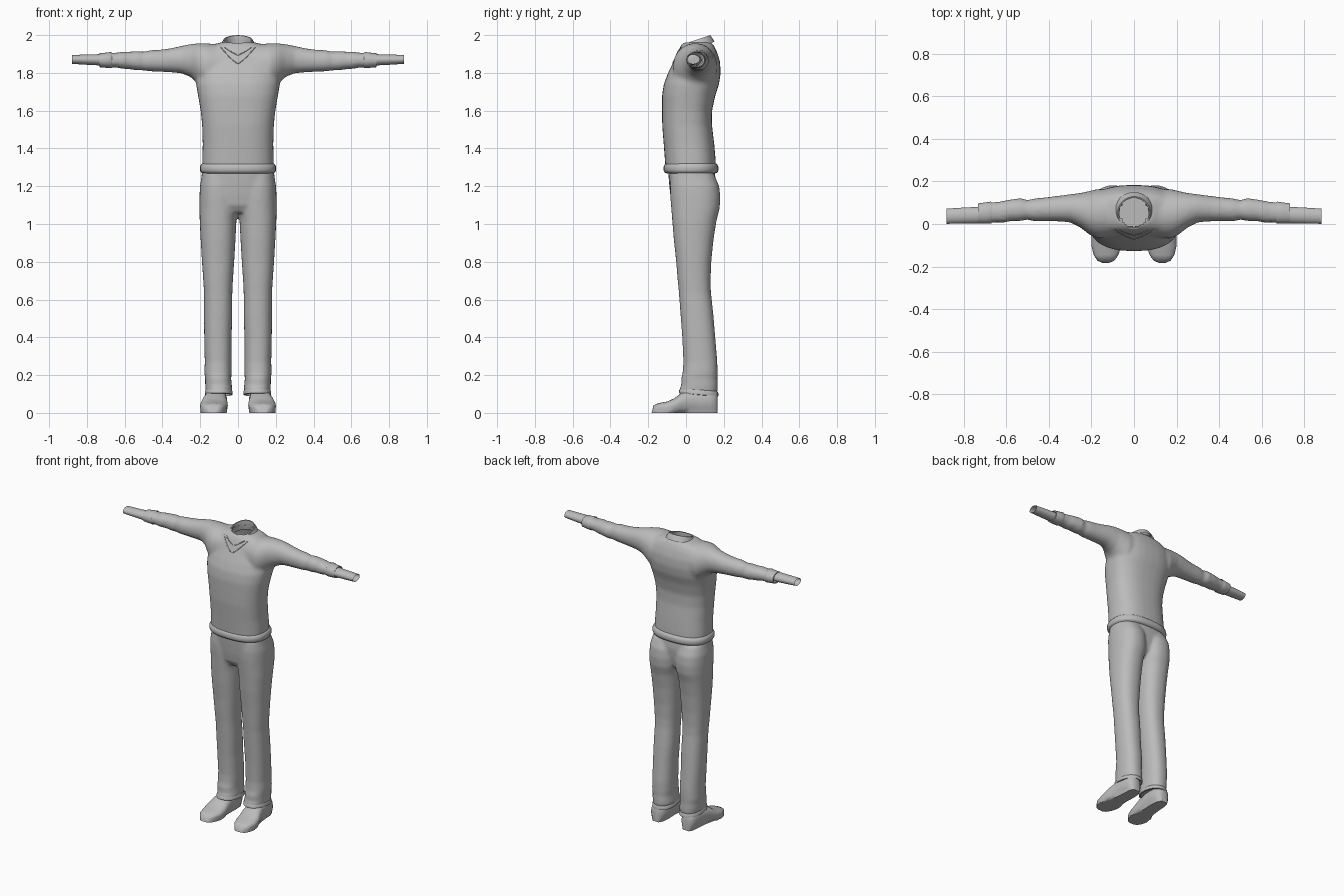
import bpy, bmesh, math
from mathutils import Vector

cube = bpy.data.objects.get("Cube")
if cube:
    bpy.data.objects.remove(cube, do_unlink=True)

grey = bpy.data.materials.new("cloth grey")
grey.use_nodes = True
grey.diffuse_color = (0.5, 0.5, 0.5, 1)
grey.node_tree.nodes["Principled BSDF"].inputs["Base Color"].default_value = (0.5, 0.5, 0.5, 1)


def loft(bm, rows, axis="z", n=2.3, side=1, caps=True, tilt=0, segs=32):
    """Skin superellipse rings; a row is position, low and high a, low and high b."""
    rings = []
    for p, a0, a1, b0, b1 in rows:
        ring = []
        for i in range(segs):
            t = math.tau * i / segs
            c, s = math.cos(t), math.sin(t)
            a = (a0 + a1 + (a1 - a0) * math.copysign(abs(c) ** (2 / n), c)) / 2
            b = (b0 + b1 + (b1 - b0) * math.copysign(abs(s) ** (2 / n), s)) / 2
            x, y, z = {"z": (a, b, p + tilt * b), "x": (p, a, b), "y": (a, p, b)}[axis]
            ring.append(bm.verts.new((side * x, y, z)))
        rings.append(ring)
    faces = []
    for lo, hi in zip(rings, rings[1:]):
        for i in range(segs):
            j = (i + 1) % segs
            faces.append(bm.faces.new((lo[i], lo[j], hi[j], hi[i])))
    if caps:
        faces += [bm.faces.new(rings[0]), bm.faces.new(rings[-1])]
    bmesh.ops.recalc_face_normals(bm, faces=faces)


def finish(name, bm, angle=50):
    mesh = bpy.data.meshes.new(name)
    bm.to_mesh(mesh)
    bm.free()
    obj = bpy.data.objects.new(name, mesh)
    bpy.context.collection.objects.link(obj)
    mesh.materials.append(grey)
    bpy.ops.object.select_all(action="DESELECT")
    obj.select_set(True)
    bpy.context.view_layer.objects.active = obj
    bpy.ops.object.shade_smooth_by_angle(angle=math.radians(angle))
    return obj


def fuse(obj, voxel, rounds):
    """Merge overlapping volumes into one soft cloth surface."""
    m = obj.modifiers.new("Fuse", "REMESH")
    m.mode, m.voxel_size, m.use_smooth_shade = "VOXEL", voxel, True
    m = obj.modifiers.new("Soften", "SMOOTH")
    m.factor, m.iterations = 0.5, rounds
    deps = bpy.context.evaluated_depsgraph_get()
    obj.data = bpy.data.meshes.new_from_object(obj.evaluated_get(deps))
    obj.modifiers.clear()


def part(name, rows, side=1, **kw):
    bm = bmesh.new()
    loft(bm, rows, side=side, **kw)
    return finish(name, bm)


# Sweater: body and both sleeves
body = [(1.28, -.19, .19, -.108, .16), (1.34, -.19, .19, -.112, .157), (1.42, -.187, .187, -.118, .15),
        (1.52, -.19, .19, -.126, .138), (1.6, -.198, .198, -.127, .138), (1.68, -.212, .212, -.127, .155),
        (1.74, -.222, .222, -.118, .175), (1.8, -.222, .222, -.095, .184), (1.86, -.215, .215, -.066, .18),
        (1.91, -.195, .195, -.045, .165), (1.94, -.16, .16, -.03, .15), (1.962, -.09, .09, -.01, .135)]
sleeve = [(.08, -.06, .16, 1.74, 1.95), (.17, -.07, .165, 1.7, 1.957), (.21, -.05, .155, 1.74, 1.957),
          (.25, -.018, .146, 1.778, 1.953), (.3, .008, .14, 1.798, 1.943), (.36, .012, .132, 1.803, 1.93),
          (.42, .013, .125, 1.806, 1.922), (.47, .012, .12, 1.808, 1.92), (.5, .02, .112, 1.813, 1.912),
          (.53, .013, .122, 1.812, 1.916), (.58, .013, .116, 1.82, 1.912), (.61, .005, .11, 1.82, 1.913),
          (.64, .007, .104, 1.828, 1.907), (.67, .005, .103, 1.827, 1.908), (.7, .007, .098, 1.83, 1.904)]
bm = bmesh.new()
loft(bm, body, n=2.5)
for side in (1, -1):
    loft(bm, sleeve, "x", 2.1, side)
sweater = finish("sweater", bm)
fuse(sweater, .01, 10)

# Open the neck under the collar
bm = bmesh.new()
bm.from_mesh(sweater.data)
hole = []
for f in bm.faces:
    c = f.calc_center_median()
    if c.z > 1.88 and math.hypot(c.x, c.y - .055) < .068:
        hole.append(f)
bmesh.ops.delete(bm, geom=hole, context="FACES")
bm.to_mesh(sweater.data)
bm.free()

# V-shaped neck seam laid on the chest
bpy.context.view_layer.update()
for name, tip, width in (("neck_seam_outer", 1.85, .09), ("neck_seam_inner", 1.895, .07)):
    points = []
    for i in range(-12, 13):
        u = i / 12
        z = tip + (1.935 - tip) * abs(u) ** 1.3
        hit, spot, normal, _ = sweater.ray_cast(Vector((u * width, -1, z)), Vector((0, 1, 0)))
        if hit:
            points.append(spot)
    curve = bpy.data.curves.new(name, "CURVE")
    curve.dimensions, curve.bevel_depth = "3D", .0025
    line = curve.splines.new("POLY")
    line.points.add(len(points) - 1)
    for p, co in zip(line.points, points):
        p.co = (*co, 1)
    curve.materials.append(grey)
    bpy.context.collection.objects.link(bpy.data.objects.new(name, curve))

# Tilted open collar
collar = [(z, -r, r, .052 - r, .052 + r) for z, r in
          ((1.915, .098), (1.933, .09), (1.948, .082), (1.957, .077), (1.957, .071), (1.935, .07), (1.89, .078))]
part("collar", collar, n=2, caps=False, tilt=.33)

# Rolled waist hem
hem = [(z, -.19 - g, .19 + g, -.107 - g, .16 + g) for z, g in
       ((1.268, -.006), (1.272, .006), (1.285, .012), (1.303, .011), (1.315, .006), (1.322, -.003))]
part("waist_hem", hem, n=2.5, caps=False)

# Trousers: hips and both legs
hips = [(1.06, -.1, .1, -.05, .1), (1.1, -.17, .17, -.075, .14), (1.16, -.195, .195, -.084, .152),
        (1.22, -.198, .198, -.09, .158), (1.285, -.19, .19, -.095, .152)]
leg = [(.105, .036, .17, -.035, .166), (.125, .03, .172, -.034, .168), (.15, .033, .174, -.025, .168),
       (.18, .036, .174, -.026, .166), (.21, .034, .178, -.018, .167), (.27, .034, .176, -.014, .166),
       (.4, .034, .179, -.02, .155), (.52, .03, .18, -.029, .145), (.64, .03, .18, -.038, .132),
       (.7, .027, .184, -.044, .13), (.8, .02, .191, -.052, .134), (.92, .013, .198, -.065, .146),
       (1.02, .008, .203, -.073, .162), (1.08, -.003, .204, -.078, .178), (1.14, -.005, .204, -.083, .182),
       (1.2, -.002, .202, -.085, .176), (1.26, .01, .19, -.08, .15)]
bm = bmesh.new()
loft(bm, hips, n=2.5)
for side in (1, -1):
    loft(bm, leg, n=2.3, side=side)
fuse(finish("trousers", bm), .009, 7)

# Shoes, cuffs, wrists and trouser hems, mirrored
shoe = [(-.182, .115, .15, 0, .022), (-.172, .092, .172, 0, .04), (-.145, .073, .19, 0, .052),
        (-.1, .058, .2, 0, .06), (-.06, .054, .2, 0, .078), (-.025, .056, .19, 0, .105),
        (.02, .06, .178, 0, .125), (.08, .058, .172, 0, .125), (.13, .062, .168, 0, .12),
        (.155, .075, .158, 0, .11), (.167, .09, .142, 0, .09)]
cuff = [(.668, .005, .103, 1.826, 1.909), (.672, .002, .105, 1.825, 1.911), (.7, .002, .101, 1.827, 1.907),
        (.732, .003, .097, 1.83, 1.904), (.732, .008, .088, 1.836, 1.899)]
wrist = [(.7, .004, .082, 1.838, 1.9), (.8, .002, .077, 1.843, 1.897), (.88, .001, .072, 1.848, 1.895)]
leg_hem = [(.1, .04, .166, -.03, .164), (.102, .03, .175, -.037, .171), (.118, .028, .176, -.036, .171),
           (.128, .034, .17, -.028, .165)]
for word, side in (("left", 1), ("right", -1)):
    bm = bmesh.new()
    loft(bm, shoe, "y", 2.4, side, segs=24)
    # Flatten the lower half into a sole
    for v in bm.verts:
        if v.co.z < .022:
            v.co.z = 0
    finish(word + "_shoe", bm, 60)
    part(word + "_cuff", cuff, side, axis="x", n=2.1, caps=False)
    part(word + "_wrist", wrist, side, axis="x", n=2, caps=False)
    part(word + "_trouser_hem", leg_hem, side, caps=False, tilt=-.08)
